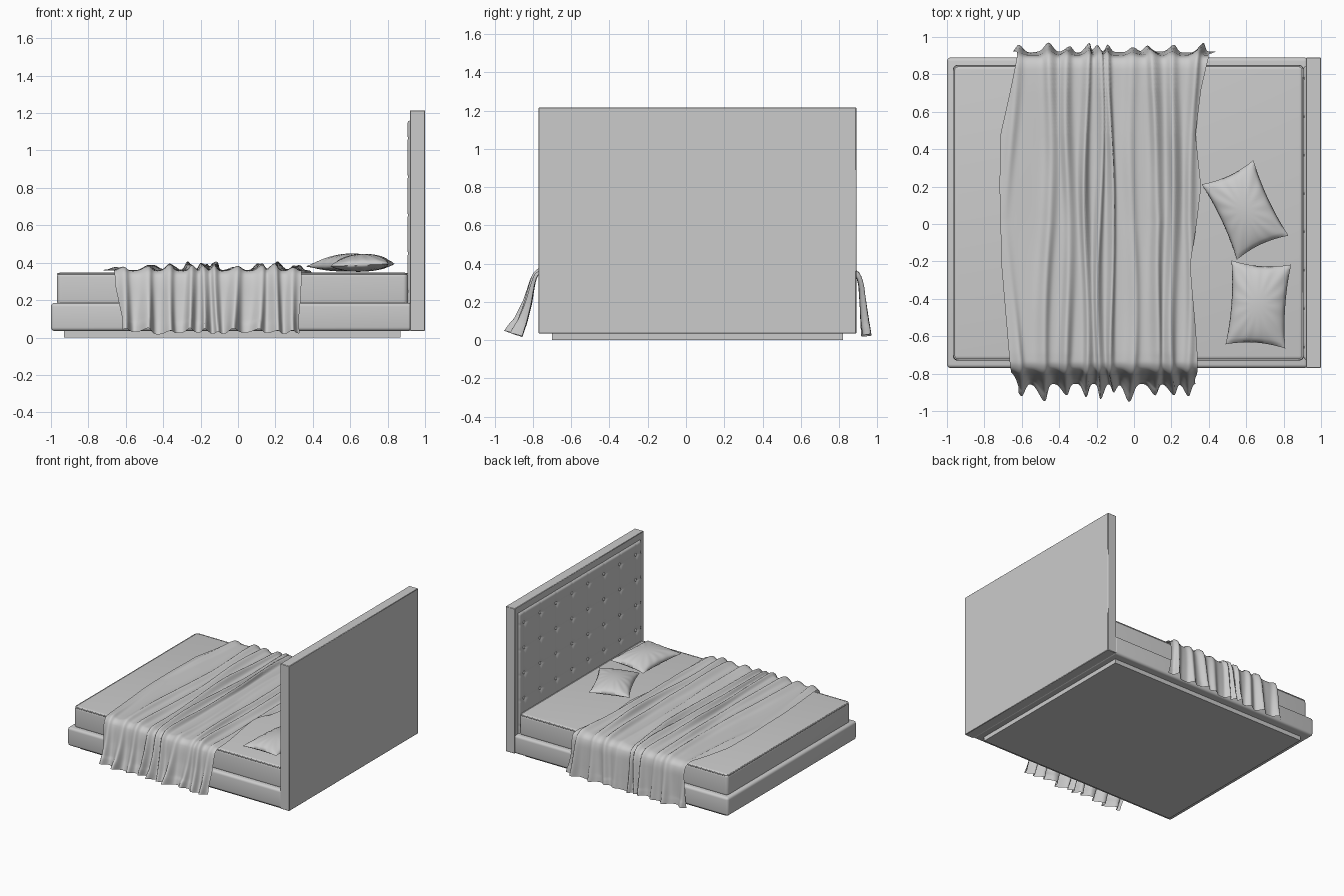
import bpy, bmesh, math
from math import sin, cos, exp, pi, radians
from mathutils import Matrix, Vector

if "Cube" in bpy.data.objects:
    bpy.data.objects.remove(bpy.data.objects["Cube"])

CY = 0.06  # bed centre line in y


def finish(name, bm, angle=40):
    bmesh.ops.recalc_face_normals(bm, faces=bm.faces)
    me = bpy.data.meshes.new(name)
    bm.to_mesh(me)
    bm.free()
    ob = bpy.data.objects.new(name, me)
    bpy.context.collection.objects.link(ob)
    bpy.ops.object.select_all(action='DESELECT')
    ob.select_set(True)
    bpy.context.view_layer.objects.active = ob
    bpy.ops.object.shade_smooth_by_angle(angle=radians(angle))
    return ob


def box(name, lo, hi, bevel=0.0, segs=4):
    bm = bmesh.new()
    bmesh.ops.create_cube(bm, size=1)
    for v in bm.verts:
        v.co = Vector([l + (c + 0.5) * (h - l) for c, l, h in zip(v.co, lo, hi)])
    if bevel:
        bmesh.ops.bevel(bm, geom=bm.edges[:], offset=bevel, segments=segs,
                        profile=0.5, affect='EDGES')
    return finish(name, bm)


def sheet(bm, nu, nv, fn):
    """Grid of quads with positions from fn(u, v), u and v in 0..1."""
    g = [[bm.verts.new(fn(i / nu, j / nv)) for j in range(nv + 1)] for i in range(nu + 1)]
    for i in range(nu):
        for j in range(nv):
            bm.faces.new((g[i][j], g[i + 1][j], g[i + 1][j + 1], g[i][j + 1]))


def lerp_keys(keys, t):
    for a, b in zip(keys, keys[1:]):
        if t <= b[0]:
            f = (t - a[0]) / (b[0] - a[0])
            return [p + (q - p) * f for p, q in zip(a[1:], b[1:])]
    return list(keys[-1][1:])


# Base, frame and headboard slab
box("plinth", (-0.93, CY - 0.76, 0), (0.87, CY + 0.76, 0.04))
box("bed_frame", (-1.0, CY - 0.83, 0.035), (0.93, CY + 0.83, 0.185), 0.02)
box("headboard", (0.92, CY - 0.83, 0.035), (1.0, CY + 0.83, 1.215), 0.003, 1)

# Mattress with piping round its top and bottom edges
box("mattress", (-0.968, CY - 0.79, 0.17), (0.908, CY + 0.79, 0.349), 0.025, 5)
for label, z in (("top", 0.340), ("bottom", 0.197)):
    cu = bpy.data.curves.new("mattress_piping_" + label, 'CURVE')
    cu.dimensions = '3D'
    cu.bevel_depth = 0.005
    cu.bevel_resolution = 2
    sp = cu.splines.new('POLY')
    pts = []
    for sx, sy, a0 in ((1, 1, 0), (-1, 1, 90), (-1, -1, 180), (1, -1, 270)):
        for k in range(6):
            a = radians(a0 + 18 * k)
            pts.append((-0.03 + sx * 0.908 + 0.025 * cos(a), CY + sy * 0.76 + 0.025 * sin(a), z, 1))
    sp.points.add(len(pts) - 1)
    for p, co in zip(sp.points, pts):
        p.co = co
    sp.use_cyclic_u = True
    bpy.context.collection.objects.link(bpy.data.objects.new(cu.name, cu))

# Tufted headboard panel: padded squares with a dimple at every button
cols = [CY + (i - 3.5) * 0.205 for i in range(8)]
rows = [1.065 - 0.205 * j for j in range(5)]


def panel_point(u, v):
    y, z = CY - 0.79 + 1.58 * u, 0.18 + 0.985 * v
    edge = min(u * 1.58, (1 - u) * 1.58, (1 - v) * 0.985)
    x = 0.906 + 0.018 * max(0, 1 - edge / 0.02) ** 2
    dy, dz = min(abs(y - c) for c in cols), min(abs(z - r) for r in rows)
    x += 0.010 * exp(-(dy * dy + dz * dz) / 0.0007)
    x += 0.003 * max(exp(-(dy / 0.008) ** 2), exp(-(dz / 0.008) ** 2))
    return (min(x, 0.924), y, z)


bm = bmesh.new()
sheet(bm, 160, 100, panel_point)
finish("headboard_panel", bm, 60)

bm = bmesh.new()
for y in cols:
    for z in rows:
        m = Matrix.Translation((0.914, y, z)) @ Matrix.Diagonal((0.5, 1, 1, 1))
        bmesh.ops.create_uvsphere(bm, u_segments=10, v_segments=6, radius=0.012, matrix=m)
finish("headboard_buttons", bm, 60)


# Pillows: two bulged sheets meeting at a pinched seam
def pillow(name, loc, length, width, turn, tilt, top=0.055, bottom=0.035):
    bm = bmesh.new()
    for side, h in ((1, top), (-1, bottom)):
        def point(u, v):
            a, b = 2 * u - 1, 2 * v - 1
            x = length / 2 * a * (1 - 0.09 * (1 - b * b))
            y = width / 2 * b * (1 - 0.10 * (1 - a * a))
            dome = ((1 - a * a) * (1 - b * b)) ** 0.5
            r = (a * a + b * b) ** 0.5
            crease = 1 + 0.06 * sin(14 * math.atan2(b, a)) * r * r * (1 if r > 0.2 else 0)
            return (x, y, side * h * dome * crease)
        sheet(bm, 32, 32, point)
    bmesh.ops.remove_doubles(bm, verts=bm.verts, dist=0.0004)
    ob = finish(name, bm, 80)
    ob.location = loc
    ob.rotation_euler = (tilt, 0, radians(turn))


pillow("pillow_angled", (0.594, 0.075, 0.389), 0.445, 0.305, -65, 0.06, 0.06)
pillow("pillow_straight", (0.665, -0.43, 0.387), 0.45, 0.32, 86, -0.04, 0.06)

# Throw blanket: path over the bed (t, y, z, left x, right x, fold depth)
path = [
    (0.00, -0.850, 0.012, -0.62, 0.33, 0.105),
    (0.04, -0.826, 0.09, -0.62, 0.325, 0.080),
    (0.08, -0.803, 0.19, -0.64, 0.335, 0.058),
    (0.12, -0.788, 0.29, -0.66, 0.34, 0.040),
    (0.14, -0.776, 0.335, -0.66, 0.34, 0.036),
    (0.16, -0.745, 0.354, -0.665, 0.34, 0.040),
    (0.20, -0.690, 0.356, -0.67, 0.34, 0.046),
    (0.40, -0.220, 0.356, -0.71, 0.31, 0.050),
    (0.58, 0.200, 0.356, -0.72, 0.36, 0.056),
    (0.70, 0.480, 0.356, -0.715, 0.33, 0.054),
    (0.80, 0.720, 0.356, -0.66, 0.36, 0.048),
    (0.84, 0.850, 0.354, -0.63, 0.39, 0.042),
    (0.86, 0.888, 0.335, -0.62, 0.40, 0.034),
    (0.88, 0.900, 0.290, -0.62, 0.40, 0.036),
    (0.92, 0.905, 0.190, -0.63, 0.40, 0.044),
    (0.96, 0.910, 0.090, -0.64, 0.42, 0.054),
    (1.00, 0.916, 0.015, -0.65, 0.44, 0.060),
]
# Folds: x at front hem, middle and back hem, width, height at the same places
folds = [
    (-0.60, -0.68, -0.61, 0.030, 0.8, 0.05, 0.8),
    (-0.50, -0.45, -0.44, 0.034, 1.0, 0.50, 0.9),
    (-0.36, -0.35, -0.35, 0.030, 0.9, 0.60, 0.8),
    (-0.25, -0.25, -0.26, 0.022, 0.8, 0.90, 0.9),
    (-0.18, -0.18, -0.19, 0.020, 1.0, 0.80, 0.8),
    (-0.10, -0.13, -0.13, 0.018, 0.7, 0.95, 0.9),
    (-0.01, -0.01, -0.01, 0.034, 1.0, 0.30, 0.5),
    (0.10, 0.14, 0.08, 0.030, 0.8, 0.75, 0.8),
    (0.20, 0.21, 0.22, 0.030, 0.8, 0.90, 0.8),
    (0.30, 0.30, 0.35, 0.026, 0.7, 0.50, 0.9),
]


def blend(f, m, b, t):
    return f + (m - f) * t * 2 if t < 0.5 else m + (b - m) * (t - 0.5) * 2


def blanket_point(u, t):
    y, z, left, right, depth = lerp_keys(path, t)
    y0, z0 = lerp_keys(path, max(0, t - 0.015))[:2]
    y1, z1 = lerp_keys(path, min(1, t + 0.015))[:2]
    n = Vector((0, z0 - z1, y1 - y0)).normalized()
    x = left + (right - left) * u
    h = lean = 0
    for k, (xf, xm, xb, w, hf, hm, hb) in enumerate(folds):
        d = x - blend(xf, xm, xb, t) - 0.012 * sin(9 * t + 1.9 * k)
        w *= 1.0 if d < 0 else 0.75
        g = blend(hf, hm, hb, t) * (0.85 + 0.15 * sin(13 * t + 2.3 * k)) * exp(-(d / w) ** 2)
        h = max(h, g) + 0.15 * min(h, g)
        lean += g * 0.014 * sin(5 * t + k)
    h += 0.05 * (1 + sin(21 * x + 8 * t) * sin(17 * t))
    p = Vector((x + lean, y, z)) + n * depth * h
    p.z = max(p.z + 0.006 * (1 + sin(19 * x)) * (1 if t < 0.03 or t > 0.97 else 0), 0.006)
    return p


bm = bmesh.new()
sheet(bm, 150, 120, blanket_point)
blanket = finish("throw_blanket", bm, 180)
smooth = blanket.modifiers.new("soften", 'SMOOTH')
smooth.factor = 0.5
smooth.iterations = 2
